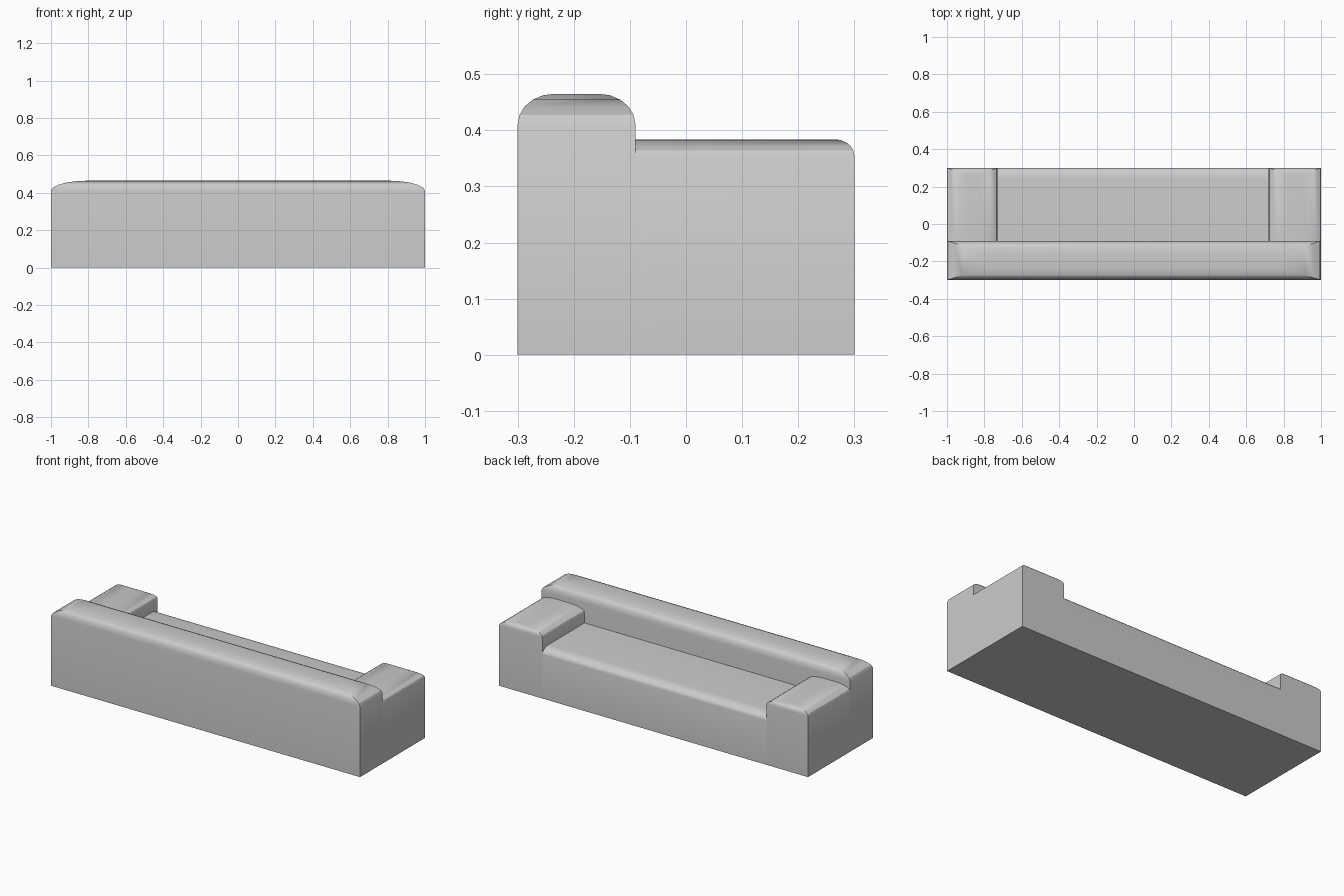
import bpy, bmesh, math

if "Cube" in bpy.data.objects:
    bpy.data.objects.remove(bpy.data.objects["Cube"])

STEPS = 5  # facets in each rounded top edge


def rounded_block(name, x, y, top, drop, inset):
    """Box on the floor whose top edges round over; inset = (left, right, front, back)."""
    bm = bmesh.new()
    left, right, front, back = inset
    levels = [(0.0, 0.0)]
    for i in range(STEPS + 1):
        a = math.pi / 2 * i / STEPS
        levels.append((1 - math.cos(a), top - drop + drop * math.sin(a)))
    rings = []
    for k, z in levels:
        x0, x1 = x[0] + left * k, x[1] - right * k
        y0, y1 = y[0] + front * k, y[1] - back * k
        rings.append([bm.verts.new(p) for p in
                      ((x0, y0, z), (x1, y0, z), (x1, y1, z), (x0, y1, z))])
    for lo, hi in zip(rings, rings[1:]):
        for i in range(4):
            j = (i + 1) % 4
            bm.faces.new((lo[i], lo[j], hi[j], hi[i]))
    bm.faces.new(rings[0][::-1])
    bm.faces.new(rings[-1])
    mesh = bpy.data.meshes.new(name)
    bm.to_mesh(mesh)
    bm.free()
    obj = bpy.data.objects.new(name, mesh)
    bpy.context.collection.objects.link(obj)
    bpy.ops.object.select_all(action='DESELECT')
    obj.select_set(True)
    bpy.context.view_layer.objects.active = obj
    bpy.ops.object.shade_smooth_by_angle(angle=math.radians(30))
    return obj


# Long backrest, rounded on all four top edges
rounded_block("backrest", (-1, 1), (-0.30, -0.09), 0.465, 0.055,
              (0.2, 0.2, 0.065, 0.065))

# Seat between the arms, rounded along its open edge
rounded_block("seat", (-0.73, 0.72), (-0.09, 0.30), 0.293, 0.035,
              (0, 0, 0, 0.06))

# Armrests, butting against the backrest
for name, span in (("left_arm", (-1, -0.73)), ("right_arm", (0.72, 1))):
    rounded_block(name, span, (-0.09, 0.30), 0.384, 0.029,
                  (0.1, 0.1, 0, 0.035))
